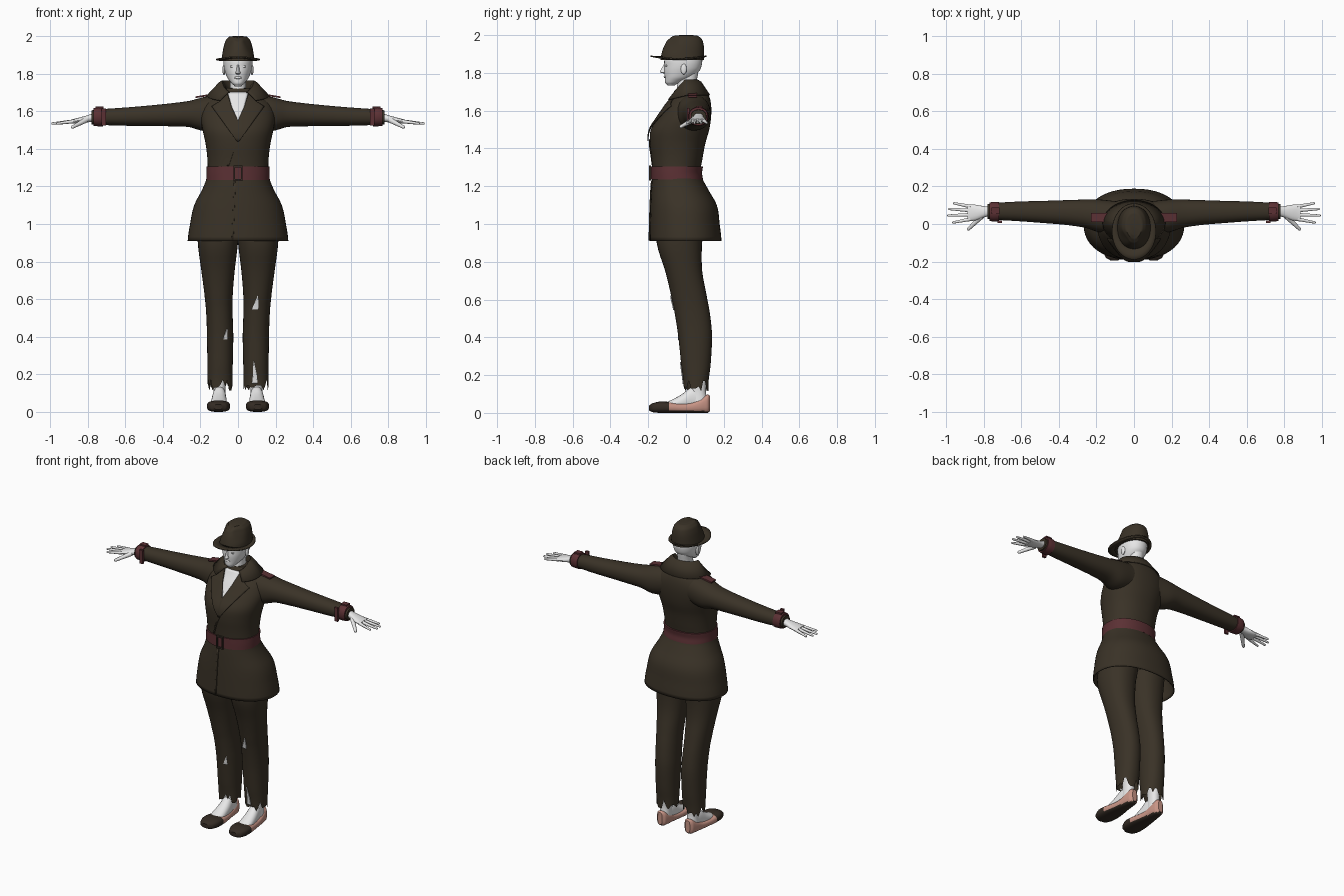
import bpy, bmesh, math, random
from mathutils import Vector, Matrix

if "Cube" in bpy.data.objects:
    bpy.data.objects.remove(bpy.data.objects["Cube"])

random.seed(4)

def material(name, rgb):
    m = bpy.data.materials.new(name)
    m.diffuse_color = (*rgb, 1)
    m.use_nodes = True
    m.node_tree.nodes["Principled BSDF"].inputs["Base Color"].default_value = m.diffuse_color
    return m

CLOTH = material("dark brown cloth", (0.042, 0.032, 0.020))
TRIM = material("burgundy leather", (0.105, 0.030, 0.034))
SKIN = material("pale grey skin", (0.8, 0.8, 0.8))
PINK = material("pink shoe leather", (0.58, 0.30, 0.24))
DARK = material("dark shoe leather", (0.035, 0.025, 0.018))

def finish(name, bm, mats, mirror=False, thick=0, angle=40):
    bmesh.ops.recalc_face_normals(bm, faces=bm.faces)
    me = bpy.data.meshes.new(name)
    bm.to_mesh(me)
    bm.free()
    me.shade_smooth()
    me.set_sharp_from_angle(angle=math.radians(angle))
    for m in mats if isinstance(mats, list) else [mats]:
        me.materials.append(m)
    ob = bpy.data.objects.new(name, me)
    bpy.context.collection.objects.link(ob)
    if thick:
        s = ob.modifiers.new("thickness", 'SOLIDIFY')
        s.thickness, s.offset = thick, 0
    if mirror:
        ob.modifiers.new("mirror", 'MIRROR')
    return ob

def sample(table, i, f):
    """Row between i and i+1: position linear, extents on a smooth curve."""
    n = len(table) - 1
    a, b, c, d = table[max(i - 1, 0)], table[i], table[min(i + 1, n)], table[min(i + 2, n)]
    row = [b[k] + (c[k] - b[k]) * f + 0.5 * f * (1 - f) * (
        (1 - f) * (2 * b[k] - a[k] - c[k]) + f * (2 * c[k] - b[k] - d[k])) for k in range(5)]
    row[0] = b[0] + (c[0] - b[0]) * f
    return row

def skew(axis, t, u, v):
    return {'z': (u, v, t), 'x': (t, u, v), 'y': (u, t, v)}[axis]

def loft(table, axis='z', n=32, steps=4, p=2.2, caps=(True, True)):
    """Skin of rounded sections; each row is (position, u0, u1, v0, v1)."""
    bm = bmesh.new()
    rows = [sample(table, i, s / steps) for i in range(len(table) - 1) for s in range(steps)]
    rows.append(table[-1])
    rings = []
    for t, u0, u1, v0, v1 in rows:
        ring = []
        for k in range(n):
            a = 2 * math.pi * k / n
            c, s = math.cos(a), math.sin(a)
            cu = math.copysign(abs(c) ** (2 / p), c)
            sv = math.copysign(abs(s) ** (2 / p), s)
            ring.append(bm.verts.new(skew(axis, t, (u0 + u1) / 2 + (u1 - u0) / 2 * cu,
                                          (v0 + v1) / 2 + (v1 - v0) / 2 * sv)))
        rings.append(ring)
    for r, q in zip(rings, rings[1:]):
        for k in range(n):
            bm.faces.new((r[k], r[(k + 1) % n], q[(k + 1) % n], q[k]))
    for want, ring in zip(caps, (rings[0], rings[-1])):
        if want:
            bm.faces.new(ring)
    return bm

def grid(points):
    bm = bmesh.new()
    vs = [[bm.verts.new(p) for p in row] for row in points]
    for r, q in zip(vs, vs[1:]):
        for k in range(len(r) - 1):
            bm.faces.new((r[k], r[k + 1], q[k + 1], q[k]))
    return bm

def front_y(table, x, z, p=2.2):
    for i in range(len(table) - 1):
        if z <= table[i + 1][0]:
            break
    f = (z - table[i][0]) / (table[i + 1][0] - table[i][0])
    _, u0, u1, v0, v1 = sample(table, i, f)
    u = min(abs((2 * x - u0 - u1) / (u1 - u0)), 1)
    return (v0 + v1) / 2 - (v1 - v0) / 2 * (1 - u ** p) ** (1 / p)

def patch(name, table, rows, mat, lift, mirror=False):
    """Thin plate following the front of a lofted part; rows are (z, x0, x1)."""
    pts = []
    for a, b in zip(rows, rows[1:]):
        for s in range(7):
            z, x0, x1 = (a[k] + (b[k] - a[k]) * s / 6 for k in range(3))
            xs = [x0 + (x1 - x0) * c / 8 for c in range(9)]
            pts.append([(x, front_y(table, x, z) - lift, z) for x in xs])
    bm = grid(pts)
    bmesh.ops.remove_doubles(bm, verts=bm.verts, dist=0.0001)
    return finish(name, bm, mat, mirror, 0.005)

def box(name, centre, size, mat, tilt=0, mirror=False):
    bm = bmesh.new()
    m = Matrix.Translation(centre) @ Matrix.Rotation(tilt, 4, 'Y') @ Matrix.Diagonal((*size, 1))
    bmesh.ops.create_cube(bm, size=1, matrix=m)
    return finish(name, bm, mat, mirror)

def ball(name, centre, size, mat, mirror=False):
    bm = bmesh.new()
    bmesh.ops.create_uvsphere(bm, u_segments=16, v_segments=10, radius=1,
                              matrix=Matrix.Translation(centre) @ Matrix.Diagonal((*size, 1)))
    return finish(name, bm, mat, mirror)

def sym(rows):
    return [(z, -w, w, f, b) for z, w, f, b in rows]

# Coat body with flared skirt
coat = sym([(.91, .265, -.19, .185), (1.0, .252, -.188, .175), (1.1, .23, -.185, .16),
            (1.2, .18, -.18, .105), (1.27, .16, -.175, .075), (1.35, .16, -.18, .085),
            (1.43, .17, -.188, .10), (1.5, .185, -.183, .12), (1.57, .195, -.14, .13),
            (1.63, .18, -.10, .13), (1.68, .13, -.065, .118), (1.72, .075, -.045, .085)])
finish("coat_body", loft(coat, n=48, caps=(False, True)), CLOTH, thick=.006)

# Open neckline, lapels and overlapping front edge
patch("neckline", coat, [(1.55, -.001, .001), (1.62, -.032, .032), (1.70, -.055, .055)], SKIN, .005)
patch("lapel", coat, [(1.44, 0, .006), (1.55, 0, .085), (1.625, .034, .14),
                      (1.65, .042, .10), (1.69, .055, .10)], CLOTH, .012, True)
patch("front_edge_upper", coat, [(1.31, -.058, -.048), (1.38, -.035, -.025), (1.45, 0, .01)], CLOTH, .006)
patch("front_edge_lower", coat, [(.912, -.034, -.024), (1.23, -.022, -.012)], CLOTH, .006)

# Turned-down collar, open at the front
pts = []
for rx, ry, cy, z, drop in ((.058, .055, .005, 1.70, .02), (.07, .062, .0, 1.735, .045),
                            (.085, .068, -.005, 1.762, .075), (.10, .078, .0, 1.752, .07),
                            (.165, .12, .005, 1.682, .03)):
    row = []
    for k in range(33):
        t = math.radians(-145 + 290 * k / 32)
        row.append((rx * math.sin(t), cy + ry * math.cos(t), z - drop * max(0, -math.cos(t))))
    pts.append(row)
finish("collar", grid(pts), CLOTH, thick=.006, angle=60)

# Belt and buckle
finish("belt", loft(sym([(1.235, .169, -.187, .09), (1.27, .168, -.187, .085),
                         (1.305, .167, -.187, .09)]), n=48), TRIM)
for z in (1.234, 1.306):
    box("buckle_bar", (0, -.190, z), (.05, .012, .01), DARK)
box("buckle_side", (.02, -.190, 1.27), (.01, .012, .08), DARK, mirror=True)

# Sleeves, cuff straps and shoulder straps
finish("sleeve", loft([(.08, -.05, .12, 1.51, 1.69), (.18, -.045, .13, 1.495, 1.676),
                       (.26, -.02, .13, 1.516, 1.655), (.36, -.005, .127, 1.52, 1.642),
                       (.48, .005, .123, 1.522, 1.63), (.6, .014, .12, 1.523, 1.62),
                       (.7, .02, .115, 1.526, 1.613), (.78, .026, .107, 1.53, 1.605)],
                      'x'), CLOTH, True)
finish("cuff_strap", loft([(.718, .014, .118, 1.52, 1.618), (.745, .013, .118, 1.52, 1.62),
                           (.768, .016, .115, 1.522, 1.617)], 'x'), TRIM, True)
box("cuff_buckle", (.738, .07, 1.62), (.042, .035, .012), TRIM, mirror=True)
box("cuff_tab", (.715, .012, 1.57), (.024, .014, .09), TRIM, mirror=True)
box("shoulder_strap", (.175, .035, 1.683), (.105, .048, .009), TRIM, .16, True)

# Hands
finish("palm", loft([(.765, .042, .092, 1.545, 1.59), (.80, .035, .095, 1.541, 1.579),
                     (.84, .02, .102, 1.536, 1.568), (.885, .014, .105, 1.535, 1.557)],
                    'x', n=16), SKIN, True)
def finger(name, a, b, r):
    a, b = Vector(a), Vector(b)
    d = b - a
    bm = bmesh.new()
    m = Matrix.Translation((a + b) / 2) @ d.to_track_quat('Z', 'Y').to_matrix().to_4x4()
    bmesh.ops.create_cone(bm, cap_ends=True, segments=10, radius1=r, radius2=r * .6,
                          depth=d.length, matrix=m)
    bmesh.ops.create_uvsphere(bm, u_segments=10, v_segments=6, radius=r * .6,
                              matrix=Matrix.Translation(b))
    finish(name, bm, SKIN, True)
for name, y0, x1, y1 in (("index_finger", .026, .962, .008), ("middle_finger", .049, .988, .045),
                         ("ring_finger", .072, .984, .080), ("little_finger", .093, .957, .110)):
    finger(name, (.87, y0, 1.547), (x1, y1, 1.535), .0105)
finger("thumb", (.81, .042, 1.553), (.88, -.026, 1.516), .015)

# Head, neck and face
head = sym([(1.733, .018, -.098, -.06), (1.748, .034, -.11, -.03), (1.775, .055, -.112, .03),
            (1.81, .069, -.116, .07), (1.84, .076, -.115, .083), (1.87, .078, -.114, .086),
            (1.90, .074, -.10, .08)])
finish("head", loft(head, p=2.1), SKIN)
finish("neck", loft(sym([(1.64, .07, -.055, .07), (1.70, .046, -.05, .06), (1.75, .042, -.045, .056),
                         (1.81, .045, -.04, .066)]), n=24), SKIN)
finish("nose", loft(sym([(1.797, .008, -.12, -.10), (1.803, .014, -.138, -.10), (1.815, .009, -.134, -.10),
                         (1.845, .006, -.118, -.10)]), n=12, p=2), SKIN)
ball("lips", (0, -.110, 1.779), (.02, .008, .007), SKIN)
ball("ear", (.075, -.012, 1.82), (.008, .016, .028), SKIN, True)
ball("eyelid", (.03, -.103, 1.838), (.014, .007, .006), SKIN, True)

# Hat crown with a front pinch and top crease
crown = loft(sym([(1.868, .088, -.135, .095), (1.90, .084, -.13, .096), (1.945, .076, -.118, .094),
                  (1.98, .064, -.102, .084), (1.998, .045, -.08, .06), (2.0, .022, -.06, .03)]), n=40)
for v in crown.verts:
    if v.co.z > 1.9 and v.co.y < -.03:
        k = min(1, (v.co.z - 1.9) / .07) * min(1, (-.03 - v.co.y) / .05)
        v.co.x *= 1 - .3 * k
        v.co.z -= .012 * k * math.exp(-(v.co.x / .02) ** 2)
finish("hat_crown", crown, CLOTH)
brim = []
for rx, ry, cy, up in ((.08, .11, -.02, 0), (.10, .132, -.035, 0), (.117, .149, -.04, .004)):
    brim.append([(rx * math.sin(k * math.pi / 24), cy + ry * math.cos(k * math.pi / 24),
                  1.872 + up + .013 * abs(math.cos(k * math.pi / 24)) ** 2) for k in range(49)])
finish("hat_brim", grid(brim), CLOTH, thick=.007)

# Trousers with ragged hems, and tears showing skin
leg = [(.15, .03, .163, -.012, .118), (.25, .028, .163, -.025, .13), (.4, .025, .165, -.04, .138),
       (.5, .028, .168, -.055, .13), (.6, .029, .176, -.075, .113), (.75, .018, .195, -.11, .086),
       (.9, 0, .214, -.155, .085), (1.0, -.01, .214, -.15, .10)]
for side, name in ((1, "left_trouser_leg"), (-1, "right_trouser_leg")):
    bm = loft(leg, caps=(False, True))
    for v in bm.verts:
        if v.co.z < .151:
            v.co.z = random.choice((.115, .13, .14, .17))
        v.co.x *= side
    finish(name, bm, CLOTH)
patch("knee_tear", leg, [(.545, .075, .107), (.56, .08, .11), (.62, .105, .107)], SKIN, .003)
patch("hem_tear", leg, [(.152, .075, .105), (.2, .08, .1), (.27, .082, .085)], SKIN, .003)
shin = patch("shin_tear", leg, [(.385, .055, .078), (.40, .058, .075), (.44, .058, .06)], SKIN, .003)
shin.scale.x = -1

# Ankles and feet
finish("ankle", loft([(.05, .065, .135, .02, .115), (.12, .066, .13, .025, .105),
                      (.2, .06, .135, .02, .115), (.3, .05, .145, .0, .12)], n=20), SKIN, True)
finish("foot", loft([(-.12, .06, .145, .01, .052), (-.07, .058, .147, .01, .072),
                     (-.02, .06, .142, .01, .10), (.03, .064, .135, .01, .135),
                     (.09, .072, .128, .01, .12)], 'y', n=20), SKIN, True)

# Slip-on shoes with dark toe cap and sole
shoe = loft([(-.195, .085, .125, .012, .04), (-.18, .06, .15, .004, .05), (-.14, .044, .164, 0, .06),
             (-.09, .042, .164, 0, .058), (-.03, .05, .155, 0, .052), (.03, .06, .146, 0, .056),
             (.08, .063, .14, 0, .078), (.115, .07, .132, 0, .097), (.128, .085, .118, .01, .09)],
            'y', n=28, p=2.8)
bmesh.ops.recalc_face_normals(shoe, faces=shoe.faces)
for f in shoe.faces:
    c = f.calc_center_median()
    f.material_index = 1 if c.y < -.09 or f.normal.z < -.6 or c.z < .008 else 0
finish("shoe", shoe, [PINK, DARK], True)
